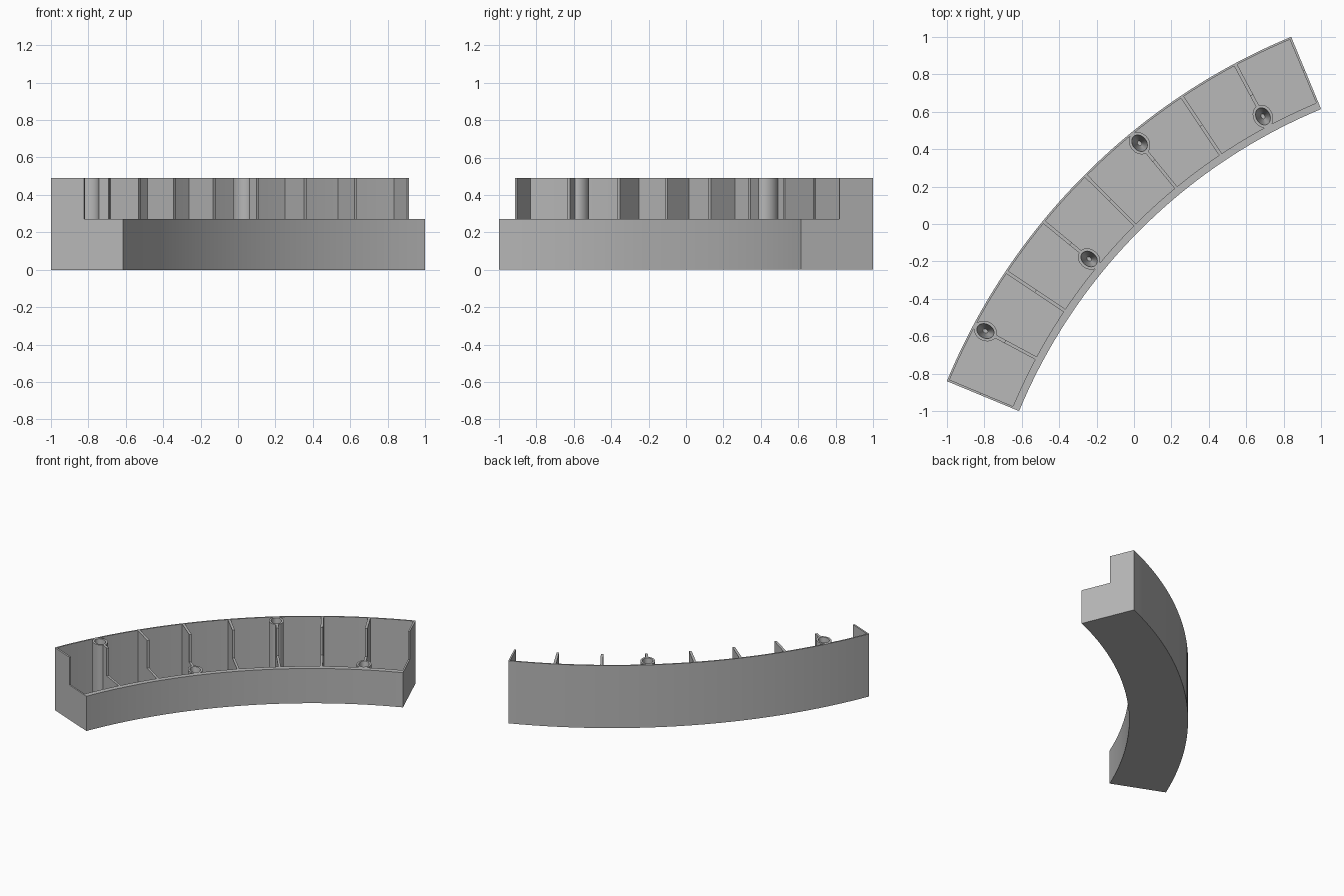
import bpy, bmesh, math

if "Cube" in bpy.data.objects:
    bpy.data.objects.remove(bpy.data.objects["Cube"])

CX, CY = 2.141, -2.141              # centre of the arc
R_IN, R_OUT, R_STEP = 2.982, 3.40, 3.207
LOW, HIGH, FLOOR = 0.272, 0.49, 0.015
WALL_IN, WALL_OUT = 3.022, 3.389
A0, A1 = math.radians(112.5), math.radians(157.5)

grey = bpy.data.materials.new("grey")
grey.diffuse_color = (0.48, 0.48, 0.48, 1)
grey.use_nodes = True
grey.node_tree.nodes["Principled BSDF"].inputs["Base Color"].default_value = grey.diffuse_color


def polar(r, a, z):
    return (CX + r * math.cos(a), CY + r * math.sin(a), z)


def finish(name, bm):
    bmesh.ops.recalc_face_normals(bm, faces=bm.faces)
    me = bpy.data.meshes.new(name)
    bm.to_mesh(me)
    bm.free()
    me.materials.append(grey)
    ob = bpy.data.objects.new(name, me)
    bpy.context.collection.objects.link(ob)
    bpy.ops.object.select_all(action='DESELECT')
    ob.select_set(True)
    bpy.context.view_layer.objects.active = ob
    bpy.ops.object.shade_smooth_by_angle(angle=math.radians(30))


def bridge(bm, a, b):
    n = len(a)
    for i in range(n):
        j = (i + 1) % n
        bm.faces.new((a[i], a[j], b[j], b[i]))


def sweep(name, profile, a, b, steps):
    """Sweep a closed (radius, height) profile from angle a to b."""
    bm = bmesh.new()
    rings = [[bm.verts.new(polar(r, a + (b - a) * i / steps, z)) for r, z in profile]
             for i in range(steps + 1)]
    for p, q in zip(rings, rings[1:]):
        bridge(bm, p, q)
    bm.faces.new(rings[0])
    bm.faces.new(rings[-1])
    finish(name, bm)


def stepped(r0, r1, z0):
    """L-shaped divider profile: low on the inner side, tall on the outer side."""
    return [(r0, z0), (r1, z0), (r1, HIGH), (R_STEP, HIGH), (R_STEP, LOW), (r0, LOW)]


def socket(name, r, a, height):
    """Oval post with a tapered hole, longer along the radius."""
    bm = bmesh.new()
    n = 32
    rings = []
    for sr, st, z in ((0.064, 0.052, FLOOR - 0.005), (0.064, 0.052, height),
                      (0.048, 0.037, height), (0.014, 0.010, 0.04)):
        ring = []
        for i in range(n):
            t = 2 * math.pi * i / n
            u, v = sr * math.cos(t), st * math.sin(t)
            x, y, _ = polar(r + u, a, 0)
            ring.append(bm.verts.new((x - v * math.sin(a), y + v * math.cos(a), z)))
        rings.append(ring)
    for p, q in zip(rings, rings[1:]):
        bridge(bm, p, q)
    bm.faces.new(rings[0])
    bm.faces.new(rings[-1])
    finish(name, bm)


# Curved tray: floor, low inner wall and tall thin outer wall
END = 0.012 / 3.2
sweep("curved_tray",
      [(R_IN, 0), (R_OUT, 0), (R_OUT, HIGH), (WALL_OUT, HIGH), (WALL_OUT, FLOOR),
       (WALL_IN, FLOOR), (WALL_IN, LOW), (R_IN, LOW)], A0 + END, A1 - END, 40)

# Stepped end walls
for name, a, b in (("right_end_wall", A0, A0 + END), ("left_end_wall", A1 - END, A1)):
    sweep(name, stepped(R_IN, R_OUT, 0), a, b, 1)

# Dividers, with a socket on every odd one, alternating inner and outer side
HALF = 0.009 / 3.2
INNER_POST, OUTER_POST = 3.08, 3.328
for k in range(1, 8):
    a = A0 + (A1 - A0) * k / 8
    r0, r1 = WALL_IN - 0.004, WALL_OUT + 0.004
    if k in (1, 5):
        r0 = INNER_POST + 0.056
        socket(f"inner_socket_{k}", INNER_POST, a, LOW)
    elif k in (3, 7):
        r1 = OUTER_POST - 0.056
        socket(f"outer_socket_{k}", OUTER_POST, a, HIGH)
    sweep(f"divider_{k}", stepped(r0, r1, FLOOR - 0.005), a - HALF, a + HALF, 1)
